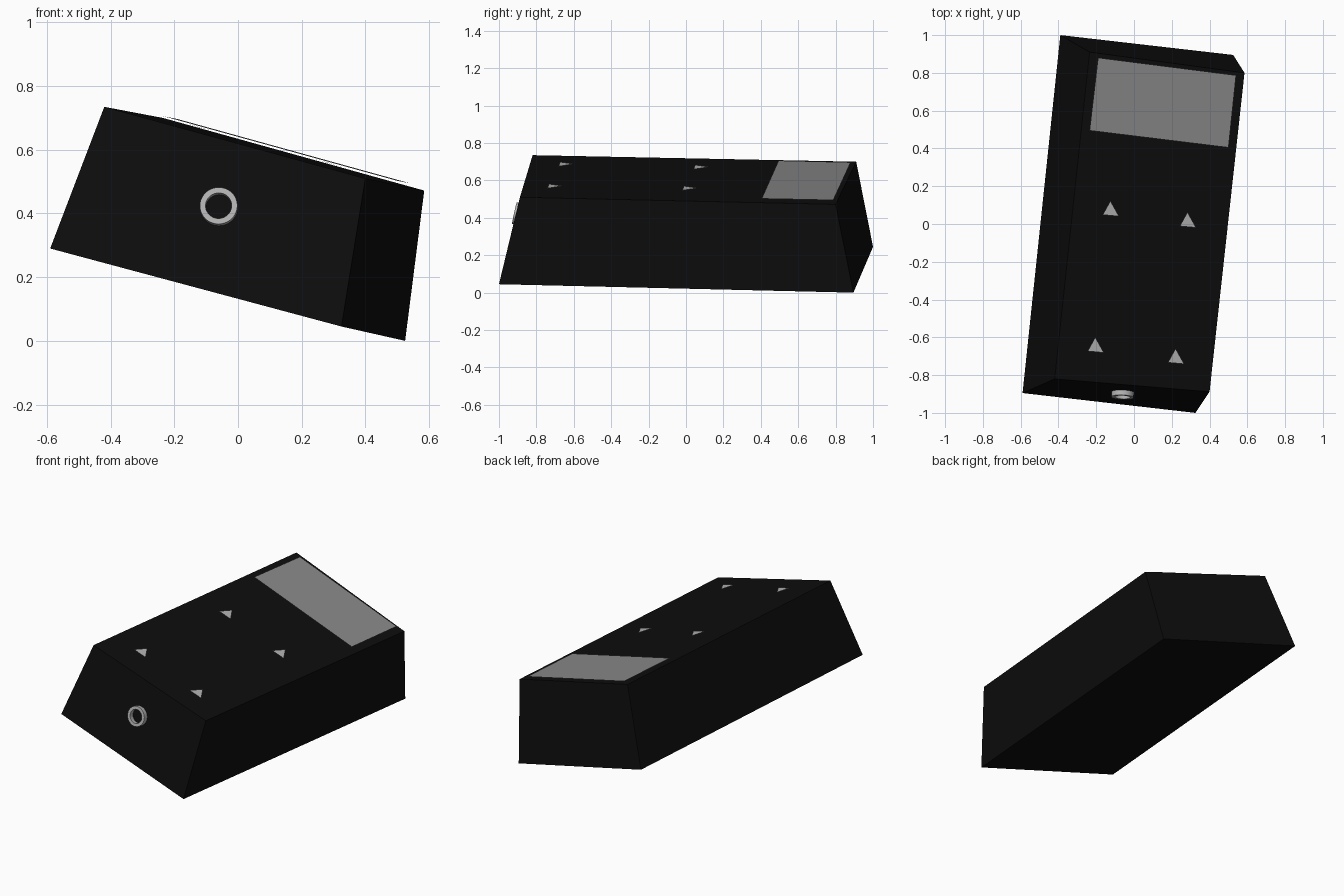
import bpy, bmesh, math
from mathutils import Vector, Matrix

if "Cube" in bpy.data.objects:
    bpy.data.objects.remove(bpy.data.objects["Cube"])


def material(name, v):
    m = bpy.data.materials.new(name)
    m.diffuse_color = (v, v, v, 1)
    m.use_nodes = True
    m.node_tree.nodes["Principled BSDF"].inputs["Base Color"].default_value = m.diffuse_color
    return m


def make(name, verts, faces, mat):
    me = bpy.data.meshes.new(name)
    me.from_pydata(verts, [], faces)
    bm = bmesh.new()
    bm.from_mesh(me)
    if len(faces) > 1:
        bmesh.ops.recalc_face_normals(bm, faces=bm.faces)
    bm.to_mesh(me)
    bm.free()
    me.materials.append(mat)
    ob = bpy.data.objects.new(name, me)
    bpy.context.collection.objects.link(ob)
    return ob


black = material("black", 0.004)
screen_grey = material("screen_grey", 0.25)
light_grey = material("light_grey", 0.45)

# Tapered, tilted case: bottom loop then top loop
bottom = [(-0.59, -0.895, 0.29), (0.325, -1.0, 0.045), (0.525, 0.895, 0.0), (-0.39, 1.0, 0.245)]
top = [(-0.42, -0.82, 0.735), (0.40, -0.888, 0.51), (0.585, 0.80, 0.472), (-0.235, 0.91, 0.70)]
sides = [(i, (i + 1) % 4, (i + 1) % 4 + 4, i + 4) for i in range(4)]
make("case", bottom + top, [(3, 2, 1, 0), (4, 5, 6, 7)] + sides, black)


def plane(pts):
    p = [Vector(q) for q in pts]
    return sum(p, Vector()) / 4, (p[2] - p[0]).cross(p[3] - p[1]).normalized()


top_c, top_n = plane(top)


def on_top(x, y, lift=0.01):
    z = top_c.z - (top_n.x * (x - top_c.x) + top_n.y * (y - top_c.y)) / top_n.z
    return (x, y, z + lift)


# Display panel
panel = [(-0.235, 0.495), (0.50, 0.405), (0.54, 0.787), (-0.19, 0.88)]
make("display_panel", [on_top(*p) for p in panel], [(0, 1, 2, 3)], screen_grey)

# Four triangular markers
for i, (x, y) in enumerate([(-0.203, -0.64), (0.222, -0.70), (-0.123, 0.082), (0.285, 0.022)]):
    tri = [(-0.042, -0.033), (0.043, -0.041), (-0.002, 0.04)]
    make(f"marker_{i + 1}", [on_top(x + a, y + b) for a, b in tri], [(0, 1, 2)], light_grey)

# Raised ring on the front face
front_c, front_n = plane([bottom[0], bottom[1], top[1], top[0]])
cx, cz = -0.06, 0.42
cy = front_c.y - (front_n.x * (cx - front_c.x) + front_n.z * (cz - front_c.z)) / front_n.y
frame = Matrix.Translation((cx, cy, cz)) @ front_n.to_track_quat('Z', 'Y').to_matrix().to_4x4()
N = 40
profile = [(0.059, -0.01), (0.059, 0.022), (0.041, 0.022), (0.041, -0.01)]
verts = [frame @ Vector((r * math.cos(2 * math.pi * i / N), r * math.sin(2 * math.pi * i / N), h))
         for i in range(N) for r, h in profile]
faces = [(i * 4 + j, (i + 1) % N * 4 + j, (i + 1) % N * 4 + (j + 1) % 4, i * 4 + (j + 1) % 4)
         for i in range(N) for j in range(4)]
ring = make("front_ring", verts, faces, light_grey)
bpy.context.view_layer.objects.active = ring
ring.select_set(True)
bpy.ops.object.shade_smooth_by_angle()
